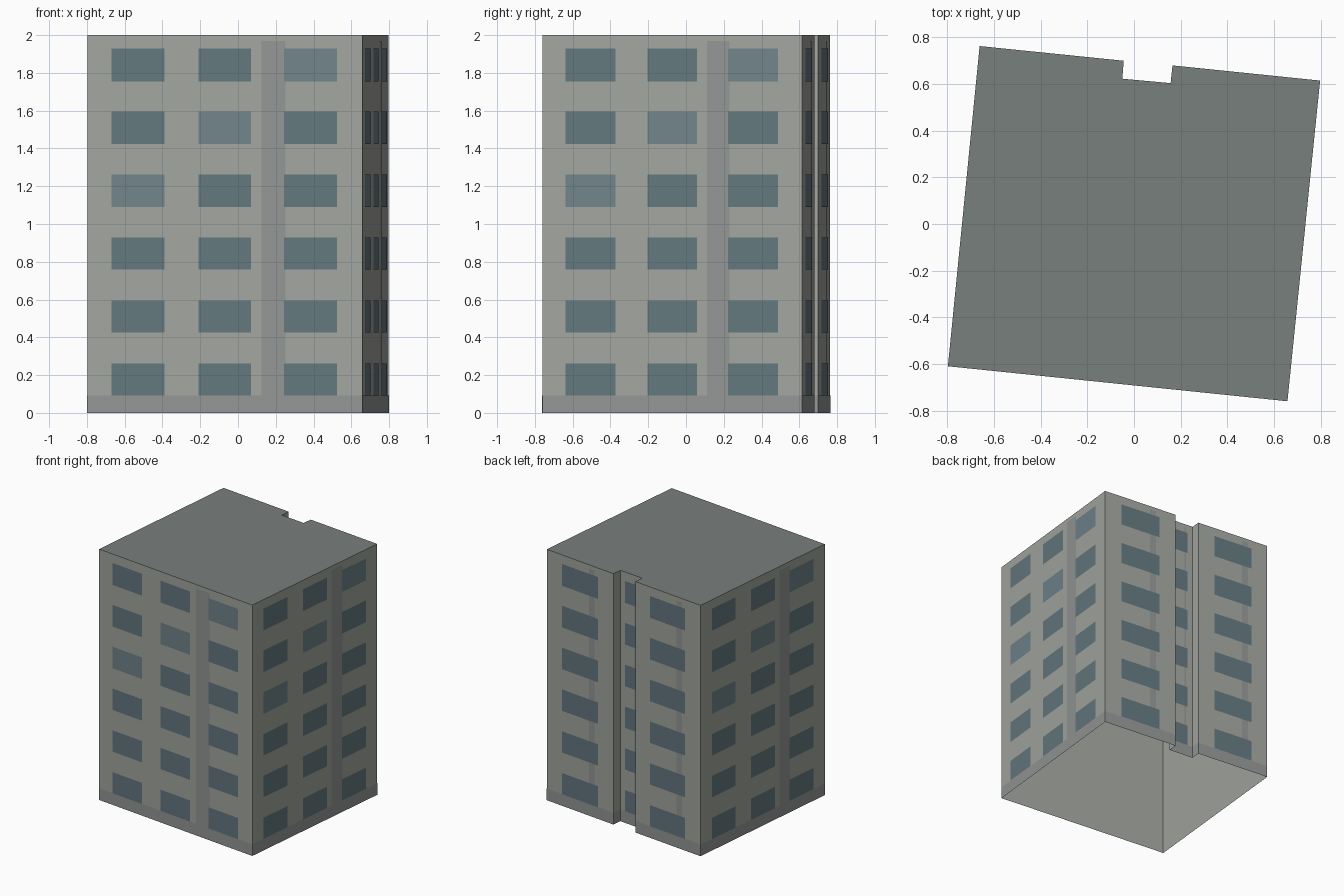
import bpy
from mathutils import Vector

if "Cube" in bpy.data.objects:
    bpy.data.objects.remove(bpy.data.objects["Cube"])

H = 2.0
# Footprint, anticlockwise from the front left corner, with the rear notch
PLAN = [Vector(p) for p in [(-0.798, -0.61), (0.658, -0.76), (0.798, 0.615), (0.165, 0.68),
                            (0.157, 0.604), (-0.05, 0.623), (-0.044, 0.70), (-0.662, 0.763)]]
NAMES = ["front", "right", "back_right", "notch_right", "notch_back",
         "notch_left", "back_left", "left"]


def material(name, rgb):
    m = bpy.data.materials.new(name)
    m.diffuse_color = [(c / 255) ** 2.2 for c in rgb] + [1]
    m.use_nodes = True
    m.node_tree.nodes["Principled BSDF"].inputs["Base Color"].default_value = m.diffuse_color
    return m


WALL = material("wall_grey", (161, 165, 158))
TRIM = material("trim_grey", (146, 150, 148))
ROOF = material("roof_grey", (120, 127, 124))
GLASS = material("glass", (100, 119, 126))
GLASS_LIGHT = material("glass_light", (112, 131, 138))


def add_mesh(name, verts, faces, mats, slots=None):
    me = bpy.data.meshes.new(name)
    me.from_pydata(verts, [], faces)
    for m in mats:
        me.materials.append(m)
    if slots:
        me.polygons.foreach_set("material_index", slots)
    ob = bpy.data.objects.new(name, me)
    bpy.context.collection.objects.link(ob)
    return ob


def panels(name, a, b, rects, offset, mats):
    """Flat panels on wall a-b; rects hold (u0, u1, z0, z1, material slot)."""
    d = b - a
    out = Vector((d.y, -d.x)).normalized() * offset
    verts, faces, slots = [], [], []
    for u0, u1, z0, z1, slot in rects:
        k = len(verts)
        for u, z in ((u0, z0), (u1, z0), (u1, z1), (u0, z1)):
            p = a + d * u + out
            verts.append((p.x, p.y, z))
        faces.append((k, k + 1, k + 2, k + 3))
        slots.append(slot)
    add_mesh(name, verts, faces, mats, slots)


# Outer walls, open underneath
n = len(PLAN)
ring = [(p.x, p.y, z) for z in (0, H) for p in PLAN]
add_mesh("walls", ring, [(i, (i + 1) % n, n + (i + 1) % n, n + i) for i in range(n)], [WALL])

# Flat roof
add_mesh("roof", [(p.x, p.y, H) for p in PLAN], [tuple(range(n))], [ROOF])

# Base band, vertical strip and windows on each wall
for i, name in enumerate(NAMES):
    a, b = PLAN[i], PLAN[(i + 1) % n]
    band = [(0, 1, 0, 0.093, 0)]
    if name in ("notch_right", "notch_left"):
        panels(name + "_trim", a, b, band, 0.0015, [TRIM])
        continue
    panels(name + "_trim", a, b, band + [(0.634, 0.72, 0.093, 1.97, 0)], 0.0015, [TRIM])
    wide = (b - a).length > 1
    columns = [(0.089, 0.281), (0.404, 0.596), (0.715, 0.908)] if wide else [(0.23, 0.77)]
    rects = [(u0, u1, 0.093 + 0.3325 * r, 0.262 + 0.3335 * r, int(wide and r == 5 - (2 - c)))
             for r in range(6) for c, (u0, u1) in enumerate(columns)]
    panels(name + "_windows", a, b, rects, 0.003, [GLASS, GLASS_LIGHT])
